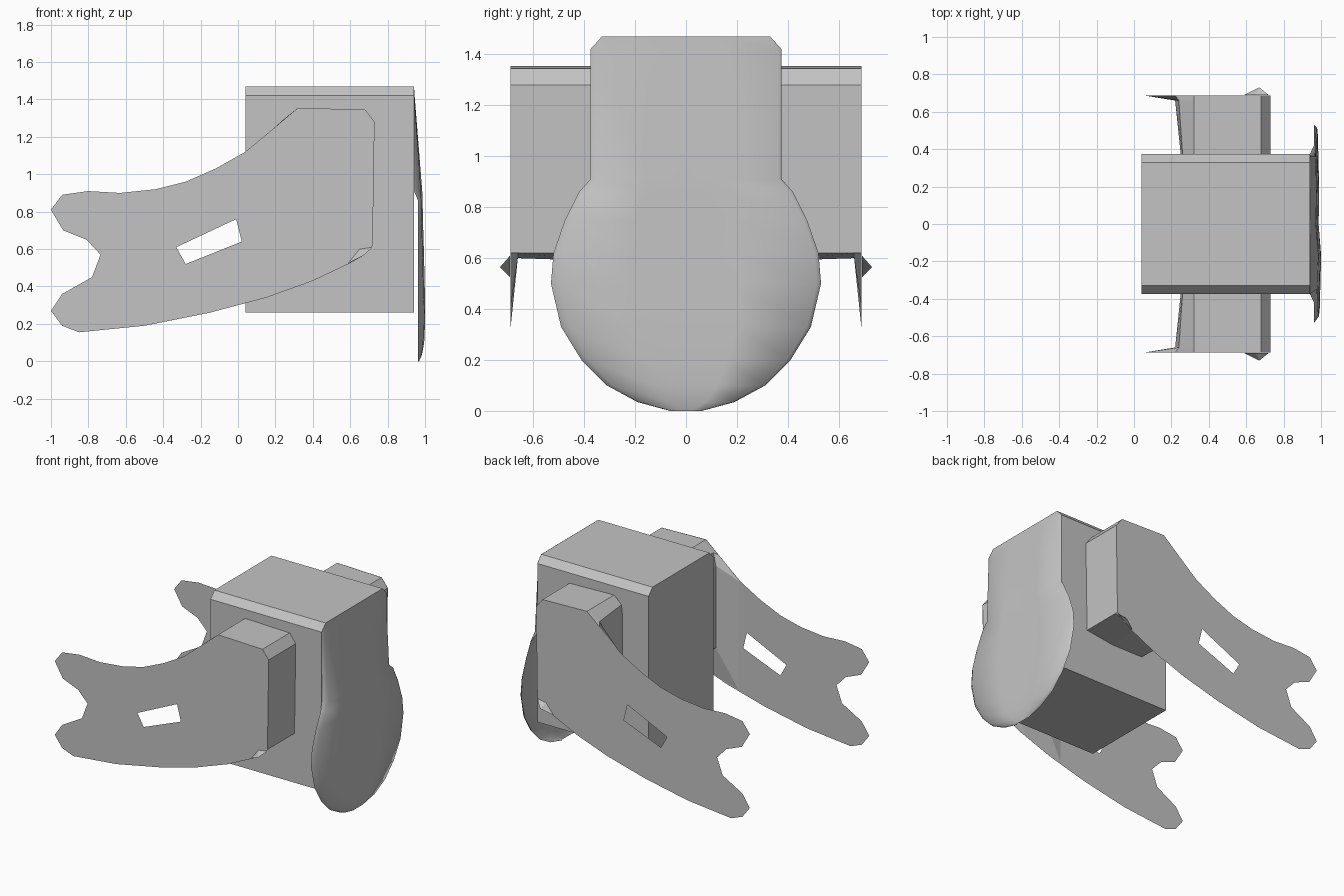
import bpy, bmesh

old = bpy.data.objects.get("Cube")
if old:
    bpy.data.objects.remove(old, do_unlink=True)

grey = bpy.data.materials.new("plain_grey")
grey.use_nodes = True
GREY = (0.55, 0.55, 0.55, 1)
grey.diffuse_color = GREY
grey.node_tree.nodes["Principled BSDF"].inputs["Base Color"].default_value = GREY


def finish(name, bm):
    bmesh.ops.recalc_face_normals(bm, faces=bm.faces)
    mesh = bpy.data.meshes.new(name)
    bm.to_mesh(mesh)
    bm.free()
    mesh.materials.append(grey)
    obj = bpy.data.objects.new(name, mesh)
    bpy.context.collection.objects.link(obj)
    return obj


def loft(name, rings):
    """Skin closed rings of equal length and cap both ends."""
    bm = bmesh.new()
    loops = [[bm.verts.new(p) for p in ring] for ring in rings]
    n = len(loops[0])
    for a, b in zip(loops, loops[1:]):
        for i in range(n):
            j = (i + 1) % n
            bm.faces.new((a[i], a[j], b[j], b[i]))
    bm.faces.new(loops[0])
    bm.faces.new(loops[-1])
    return finish(name, bm)


def sheet(name, y, outlines):
    """Flat sheet in the xz plane; later outlines are holes."""
    bm = bmesh.new()
    for outline in outlines:
        vs = [bm.verts.new((x, y, z)) for x, z in outline]
        for i, v in enumerate(vs):
            bm.edges.new((v, vs[i - 1]))
    bmesh.ops.triangle_fill(bm, use_beauty=True, edges=bm.edges[:])
    return finish(name, bm)


# Body: box with chamfered long top edges
section = [(-.375, .26), (.375, .26), (.375, 1.42), (.33, 1.47), (-.33, 1.47), (-.375, 1.42)]
loft("body", [[(x, y, z) for y, z in section] for x in (.04, .94)])

# Side arms with forked tips and a slot
arm = [(-1, .81), (-.94, .89), (-.8, .91), (-.63, .9), (-.44, .92), (-.28, .96),
       (-.12, 1.03), (.04, 1.12), (.22, 1.27), (.32, 1.355), (.68, 1.345), (.73, 1.28),
       (.72, .62), (.67, .565), (.6, .525), (.4, .43), (.15, .34), (-.15, .26), (-.5, .19),
       (-.85, .155), (-.94, .19), (-1, .27), (-.94, .36), (-.78, .45), (-.735, .57),
       (-.81, .65), (-.935, .7)]
slot = [(-.33, .61), (-.01, .76), (.02, .64), (-.28, .52)]

# Shoulder block flares into the arm at its outer end
crown = [(.32, 1.355), (.68, 1.345), (.73, 1.28), (.72, .62)]
flare = [(.05, 1.12), (.22, 1.27)] + crown + [(.35, .41), (.06, .33)]
block = [(.22, 1.2), (.24, 1.29)] + crown + [(.5, .6), (.22, .6)]
root = [(.25, 1.2), (.26, 1.3)] + crown + [(.5, .59), (.25, .59)]

for side, label in ((1, "back"), (-1, "front")):
    sheet(label + "_arm", side * .69, [arm, slot])
    loft(label + "_shoulder", [[(x, side * y, z) for x, z in ring]
                               for y, ring in ((.688, flare), (.66, block), (.37, root))])
    # Small pointed tab at the lower corner of the arm
    bm = bmesh.new()
    for p in ((.59, .69, .525), (.72, .69, .61), (.65, .69, .6), (.67, .73, .565)):
        bm.verts.new((p[0], side * p[1], p[2]))
    bmesh.ops.convex_hull(bm, input=bm.verts[:])
    finish(label + "_tab", bm)

# End plate: rows of (height, half width, x), round below and straight above
rows = [(1.47, .33, .941), (1.42, .375, .943), (.91, .375, .972), (.86, .42, .974),
        (.75, .475, .976), (.62, .52, .98), (.5, .53, .983), (.33, .49, .987),
        (.2, .41, .987), (.1, .31, .985), (.035, .19, .98), (0, .06, .968)]
columns = [(-1, 0), (-.93, .006), (-.4, .013), (0, 0), (.4, .003), (.97, -.004), (1, 0)]
bm = bmesh.new()
grid = []
for z, half, x in rows:
    line = []
    for k, bulge in columns:
        rim = .941 if z > .9 else .962
        px = rim if abs(k) == 1 else x + bulge * min(1, (1.47 - z) * 2) * min(1, z * 8)
        line.append(bm.verts.new((px, k * half, z)))
    grid.append(line)
for a, b in zip(grid, grid[1:]):
    for i in range(len(columns) - 1):
        bm.faces.new((a[i], b[i], b[i + 1], a[i + 1]))
plate = finish("end_plate", bm)
# Soften the wavy plate
for poly in plate.data.polygons:
    poly.use_smooth = True
